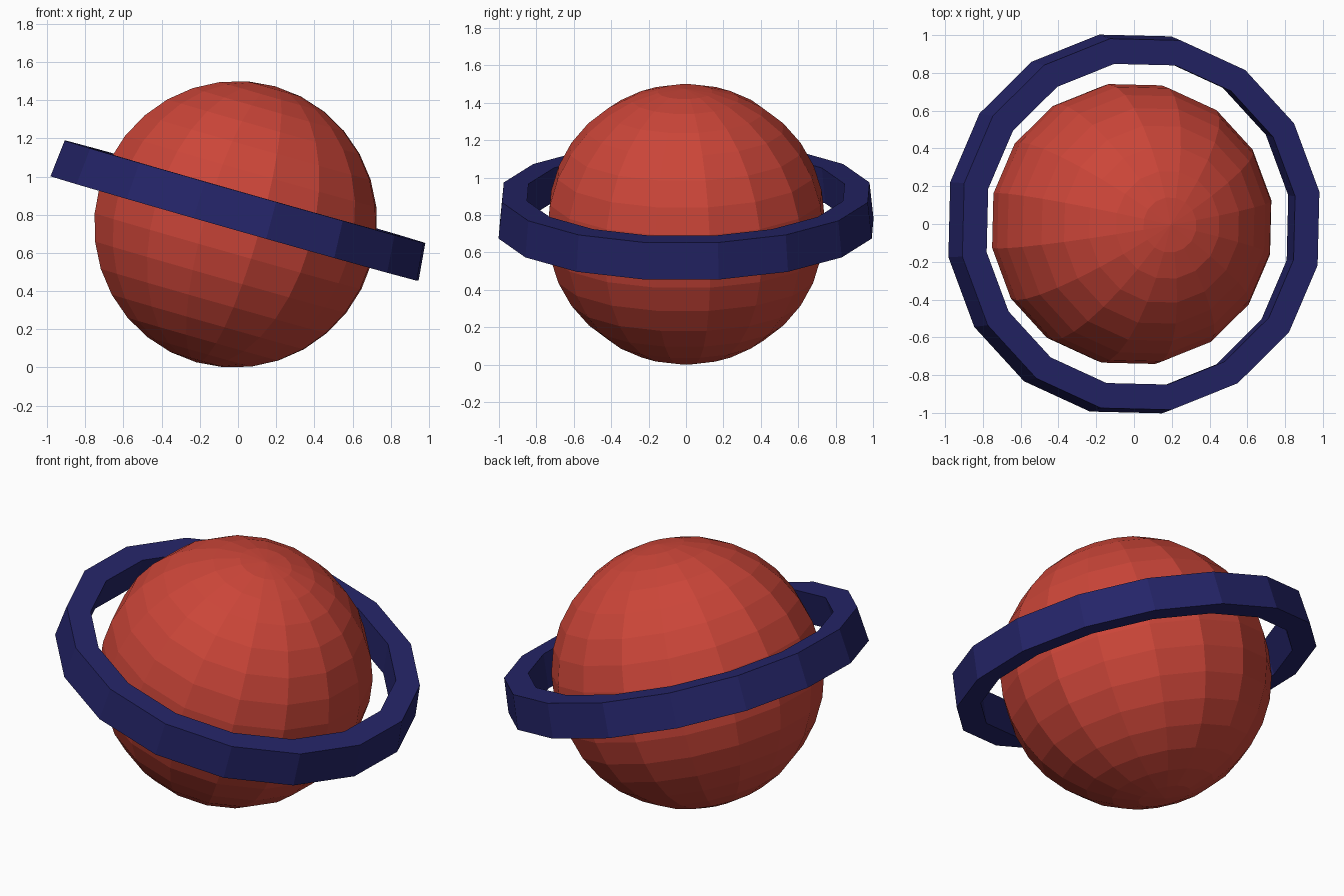
import bpy, bmesh
from math import radians, cos, sin, pi
from mathutils import Matrix, Vector

if "Cube" in bpy.data.objects:
    bpy.data.objects.remove(bpy.data.objects["Cube"])

SIDES = 16
HALF = pi / SIDES                      # half a side, so flats face the axes
TILT = Matrix.Rotation(radians(-1.4), 4, 'Z') @ Matrix.Rotation(radians(15.9), 4, 'Y')
PLACE = Matrix.Translation((-0.012, 0, 0.75)) @ TILT


def finish(bm, name, color):
    bmesh.ops.recalc_face_normals(bm, faces=bm.faces)
    bm.transform(PLACE)
    me = bpy.data.meshes.new(name)
    bm.to_mesh(me)
    bm.free()
    mat = bpy.data.materials.new(name + "_color")
    mat.diffuse_color = color
    mat.use_nodes = True
    mat.node_tree.nodes["Principled BSDF"].inputs["Base Color"].default_value = mat.diffuse_color
    me.materials.append(mat)
    ob = bpy.data.objects.new(name, me)
    bpy.context.collection.objects.link(ob)
    return ob


# Planet: faceted ball
bm = bmesh.new()
bmesh.ops.create_uvsphere(bm, u_segments=SIDES, v_segments=16, radius=0.752,
                          matrix=Matrix.Rotation(HALF, 4, 'Z'))
finish(bm, "planet", (0.60, 0.06, 0.04, 1))

# Ring: slightly tapered rectangular band swept around the tilted axis
profile = [(0.864, -0.023), (0.998, -0.023), (0.978, 0.177), (0.845, 0.177)]
bm = bmesh.new()
loops = []
for i in range(SIDES):
    a = HALF + 2 * HALF * i
    loops.append([bm.verts.new(Vector((r * cos(a), r * sin(a), z * cos(HALF))) / cos(HALF))
                  for r, z in profile])
for i in range(SIDES):
    p, q = loops[i], loops[(i + 1) % SIDES]
    for j in range(4):
        k = (j + 1) % 4
        bm.faces.new((p[j], q[j], q[k], p[k]))
finish(bm, "ring", (0.018, 0.018, 0.14, 1))
